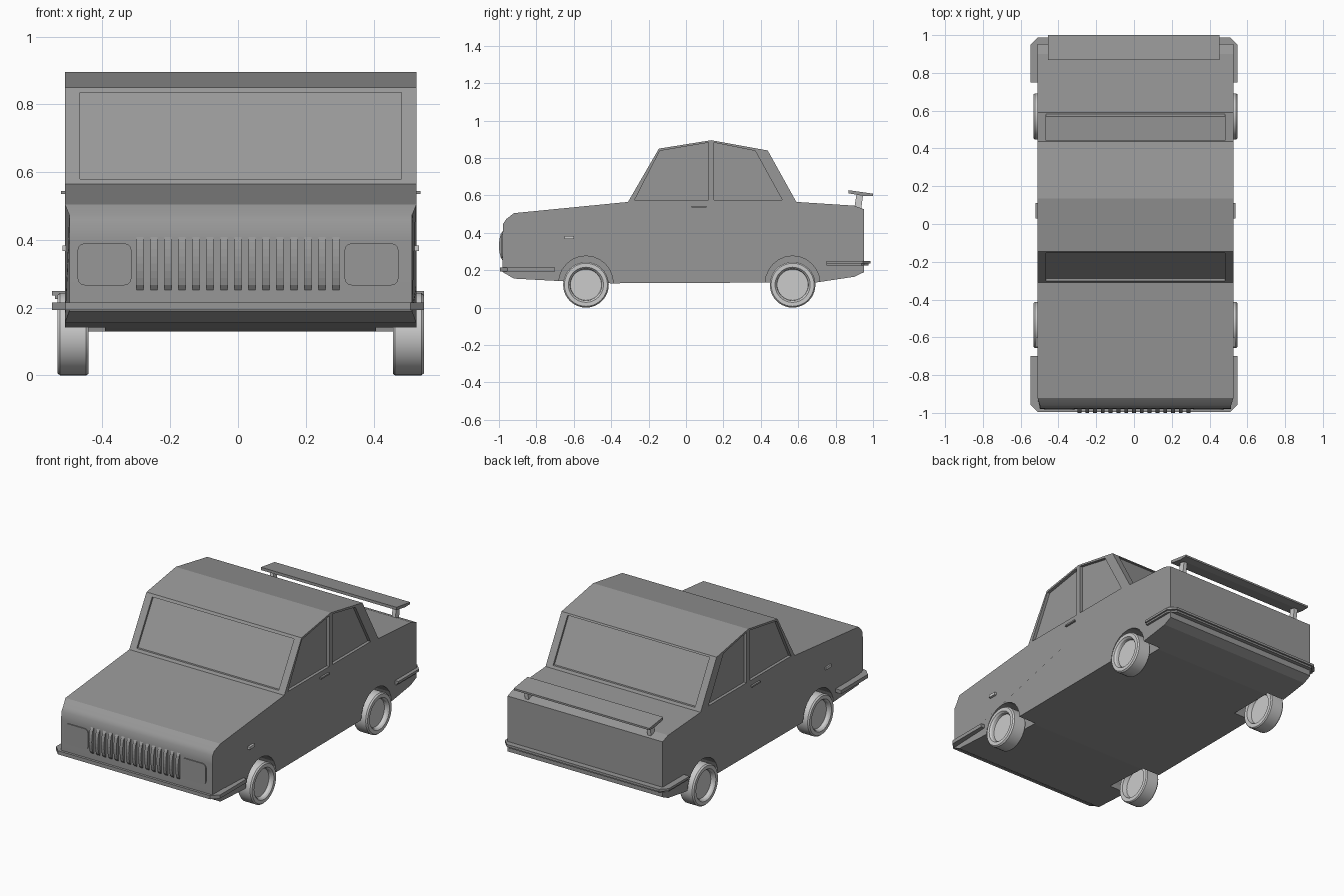
import bpy, bmesh
from math import sin, cos, pi

if "Cube" in bpy.data.objects:
    bpy.data.objects.remove(bpy.data.objects["Cube"])

CX = 0.008          # body centre line
HALF = 0.519        # body half width

dark = bpy.data.materials.new("dark_grey")
dark.diffuse_color = (0.31, 0.31, 0.31, 1)
dark.use_nodes = True
dark.node_tree.nodes["Principled BSDF"].inputs["Base Color"].default_value = dark.diffuse_color


def finish(name, bm, mat=dark):
    bmesh.ops.recalc_face_normals(bm, faces=bm.faces)
    me = bpy.data.meshes.new(name)
    bm.to_mesh(me)
    bm.free()
    ob = bpy.data.objects.new(name, me)
    bpy.context.collection.objects.link(ob)
    if mat:
        me.materials.append(mat)
    return ob


def activate(ob):
    bpy.ops.object.select_all(action='DESELECT')
    ob.select_set(True)
    bpy.context.view_layer.objects.active = ob


def extrude(name, pts, vec, mat=dark):
    """Solid from a closed list of 3D points swept along vec."""
    bm = bmesh.new()
    face = bm.faces.new([bm.verts.new(p) for p in pts])
    ext = bmesh.ops.extrude_face_region(bm, geom=[face])
    bmesh.ops.translate(bm, vec=vec, verts=[v for v in ext['geom'] if isinstance(v, bmesh.types.BMVert)])
    return finish(name, bm, mat)


def side_prism(name, yz, x0, x1, mat=dark):
    return extrude(name, [(x0, y, z) for y, z in yz], (x1 - x0, 0, 0), mat)


def box(name, x0, x1, y0, y1, z0, z1, mat=dark):
    return side_prism(name, [(y0, z0), (y1, z0), (y1, z1), (y0, z1)], x0, x1, mat)


def cut(target, cutter):
    cutter.hide_render = True
    mod = target.modifiers.new("cut", 'BOOLEAN')
    mod.operation, mod.solver, mod.object = 'DIFFERENCE', 'EXACT', cutter
    activate(target)
    bpy.ops.object.modifier_apply(modifier=mod.name)
    bpy.data.objects.remove(cutter)


def span(s, a, b):
    return CX + s * a, CX + s * b


# Body shell with a slightly tapered nose
profile = [(-0.98, 0.19), (-0.92, 0.155), (-0.64, 0.14), (-0.40, 0.13), (0.70, 0.135), (0.90, 0.165),
           (0.953, 0.19), (0.953, 0.525), (0.90, 0.545), (0.59, 0.565), (0.437, 0.84), (0.135, 0.895),
           (-0.145, 0.85), (-0.31, 0.565), (-0.92, 0.505), (-0.96, 0.474), (-0.977, 0.45), (-0.98, 0.40)]
body = side_prism("car_body", profile, CX - HALF, CX + HALF)
for v in body.data.vertices:
    if v.co.y < -0.95:
        v.co.x = CX + (v.co.x - CX) * 0.975

# Wheel wells
AXLES = (-0.535, 0.57)
for s in (-1, 1):
    for y in AXLES:
        arch = [(y + 0.146 * cos(i * pi / 12), 0.13 + 0.146 * sin(i * pi / 12)) for i in range(13)]
        cut(body, side_prism("well_cutter", arch + [(y - 0.146, 0.05), (y + 0.146, 0.05)], *span(s, 0.40, 0.6)))

# Recessed side windows
windows = [[(-0.275, 0.575), (-0.14, 0.838), (0.12, 0.882), (0.12, 0.575)],
           [(0.15, 0.575), (0.15, 0.882), (0.37, 0.838), (0.515, 0.575)]]
for s in (-1, 1):
    for w in windows:
        cut(body, side_prism("window_cutter", w, *span(s, HALF - 0.018, HALF + 0.05)))

# Recessed windscreen and rear window
for (yb, zb), (yt, zt), d in (((-0.302, 0.58), (-0.154, 0.835), 1), ((0.582, 0.58), (0.444, 0.83), -1)):
    o, i = -0.04 * d, 0.014 * d
    quad = [(yb + o, zb), (yb + i, zb), (yt + i, zt), (yt + o, zt)]
    cut(body, side_prism("screen_cutter", quad, CX - 0.475, CX + 0.475))

# Rounded shading on the nose only
for p in body.data.polygons:
    p.use_smooth = p.center.y < -0.93 and p.normal.y < -0.3 and p.normal.z > -0.1

# Wheels: discs dished on both sides, turned around the axle
section = [(0, 0.515), (0.083, 0.515), (0.086, 0.532), (0.094, 0.541), (0.115, 0.541), (0.122, 0.533),
           (0.122, 0.456), (0.117, 0.449), (0.094, 0.449), (0.086, 0.475), (0, 0.475)]
for s, side in ((-1, "left"), (1, "right")):
    for y, end in zip(AXLES, ("front", "rear")):
        bm = bmesh.new()
        vs = [bm.verts.new((CX + s * x, y, 0.122 + r)) for r, x in section]
        es = [bm.edges.new(p) for p in zip(vs, vs[1:])]
        bmesh.ops.spin(bm, geom=vs + es, cent=(0, y, 0.122), axis=(1, 0, 0), angle=2 * pi, steps=40)
        bmesh.ops.remove_doubles(bm, verts=bm.verts, dist=0.0005)
        wheel = finish(f"{end}_{side}_wheel", bm, None)
        activate(wheel)
        bpy.ops.object.shade_smooth_by_angle()


# Wrap-around bumpers with chamfered corners
def bumper(name, end, tip, inner, z0, z1, out=0.549):
    d = 1 if tip > 0 else -1
    half = [(HALF - 0.015, end), (out, end), (out, tip - d * 0.04), (out - 0.04, tip)]
    inside = (HALF - 0.015, inner)
    pts = half + [(-x, y) for x, y in reversed(half)] + [(-inside[0], inside[1]), inside]
    return extrude(name, [(x, y, z0) for x, y in pts], (0, 0, z1 - z0))


bumper("front_bumper", -0.70, -0.995, -0.96, 0.193, 0.215)
bumper("rear_bumper", 0.75, 0.987, 0.94, 0.236, 0.25)
bumper("rear_bumper_lower", 0.75, 0.977, 0.94, 0.225, 0.236, 0.54)

# Bulging grille bars
bulge = [(-0.98 - 0.02 * sin(i * pi / 8) ** 0.7 if 0 < i < 8 else -0.975, 0.245 + 0.17 * i / 8) for i in range(9)]
for k in range(15):
    x = (k - 7) * 0.0413
    side_prism(f"grille_bar_{k + 1}", bulge, x - 0.01, x + 0.01)

for s, side in ((-1, "left"), (1, "right")):
    # Headlights with rounded corners
    pts = []
    for q, (sx, sz) in enumerate(((1, 1), (-1, 1), (-1, -1), (1, -1))):
        for j in range(4):
            a = q * pi / 2 + j * pi / 6
            pts.append((s * 0.394 + sx * 0.058 + 0.022 * cos(a), -0.97, 0.328 + sz * 0.04 + 0.022 * sin(a)))
    extrude(f"{side}_headlight", pts, (0, -0.016, 0))
    # Door handle and light side indicator
    box(f"{side}_door_handle", *span(s, 0.51, 0.53), 0.03, 0.11, 0.535, 0.544)
    box(f"{side}_indicator", *span(s, 0.51, 0.526), -0.65, -0.60, 0.367, 0.384, None)
    # Spoiler post
    post = [(0.90, 0.53), (0.937, 0.53), (0.948, 0.61), (0.912, 0.612)]
    side_prism(f"{side}_spoiler_post", post, s * 0.41 - 0.012, s * 0.41 + 0.012, None)

# Spoiler blade
side_prism("spoiler_blade", [(0.868, 0.611), (0.95, 0.597), (1.0, 0.598), (1.0, 0.609), (0.868, 0.628)], -0.455, 0.453)
